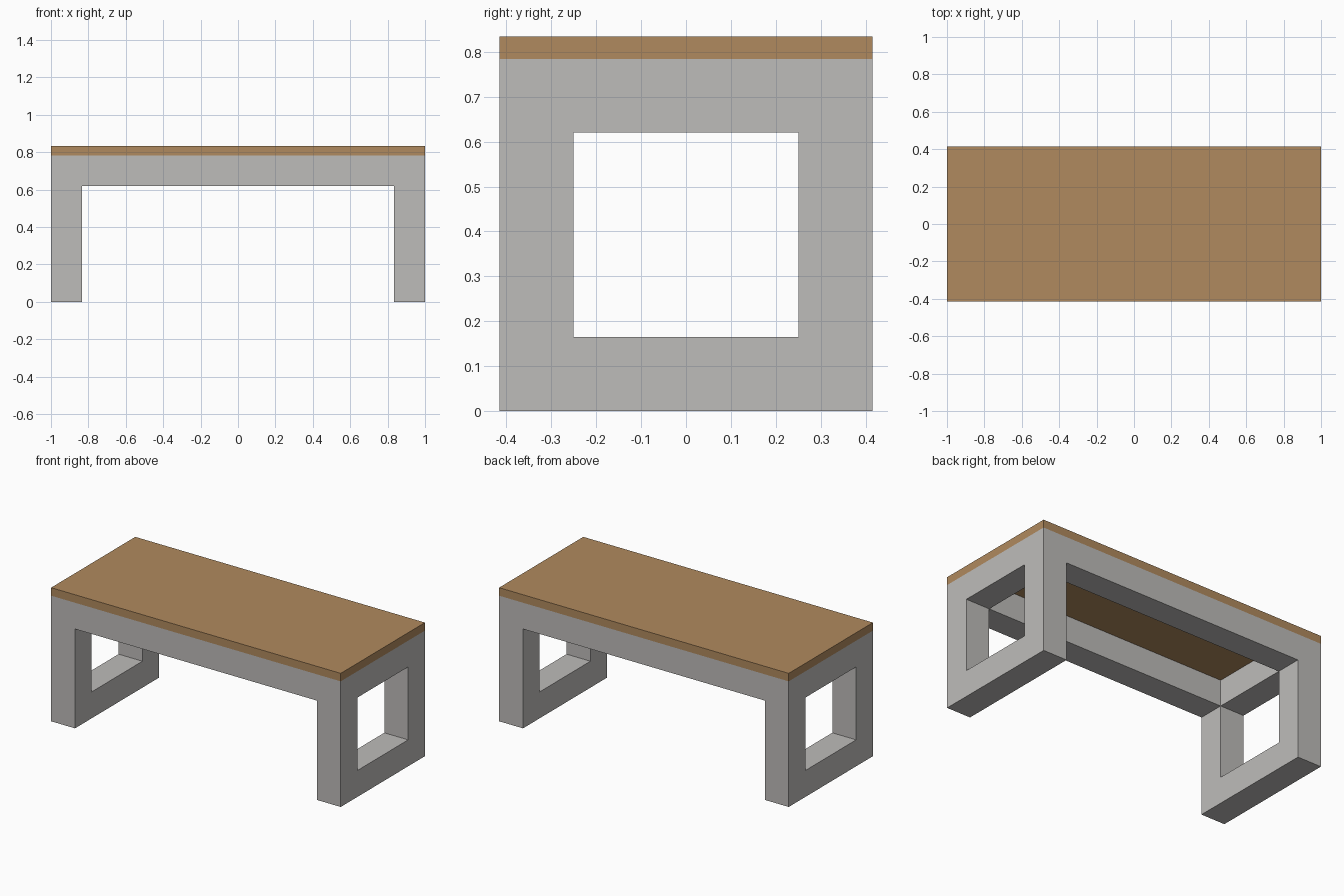
import bpy
import bmesh

if "Cube" in bpy.data.objects:
    bpy.data.objects.remove(bpy.data.objects["Cube"], do_unlink=True)

# Overall sizes
HALF_X, HALF_Y = 1.0, 0.415
BAR = 0.165
FRAME_TOP, TOP = 0.784, 0.834
BEAM_BOTTOM = 0.62
IN_X, IN_Y = HALF_X - BAR, HALF_Y - BAR


def material(name, colour):
    mat = bpy.data.materials.new(name)
    mat.use_nodes = True
    mat.diffuse_color = colour
    mat.node_tree.nodes["Principled BSDF"].inputs["Base Color"].default_value = colour
    return mat


def make_object(name, bm, mat):
    bmesh.ops.recalc_face_normals(bm, faces=bm.faces)
    mesh = bpy.data.meshes.new(name)
    bm.to_mesh(mesh)
    bm.free()
    mesh.materials.append(mat)
    obj = bpy.data.objects.new(name, mesh)
    bpy.context.collection.objects.link(obj)
    return obj


def box(name, low, high, mat):
    bm = bmesh.new()
    bmesh.ops.create_cube(bm, size=1)
    for v in bm.verts:
        v.co = [(a + b) / 2 + c * (b - a) for a, b, c in zip(low, high, v.co)]
    return make_object(name, bm, mat)


def end_frame(name, x_inner, x_outer, mat):
    """Rectangular ring in the yz plane, extruded along x."""
    bm = bmesh.new()

    def loop(y, z0, z1):
        return [bm.verts.new((x_inner, *p)) for p in ((-y, z0), (y, z0), (y, z1), (-y, z1))]

    outer = loop(HALF_Y, 0, FRAME_TOP)
    inner = loop(IN_Y, BAR, BEAM_BOTTOM)
    ring = []
    for i in range(4):
        j = (i + 1) % 4
        ring.append(bm.faces.new((outer[i], outer[j], inner[j], inner[i])))
    new = bmesh.ops.extrude_face_region(bm, geom=ring, use_keep_orig=True)["geom"]
    moved = [g for g in new if isinstance(g, bmesh.types.BMVert)]
    bmesh.ops.translate(bm, verts=moved, vec=(x_outer - x_inner, 0, 0))
    return make_object(name, bm, mat)


grey = material("light_grey_frame", (0.515, 0.503, 0.491, 1))
wood = material("tan_wood", (0.434, 0.254, 0.112, 1))

# Open end frames that act as legs
for side, s in (("left", 1), ("right", -1)):
    end_frame(f"{side}_leg_frame", s * IN_X, s * HALF_X, grey)

# Long rails joining the end frames
for side, y0, y1 in (("front", -HALF_Y, -IN_Y), ("back", IN_Y, HALF_Y)):
    box(f"{side}_rail", (-IN_X, y0, BEAM_BOTTOM), (IN_X, y1, FRAME_TOP), grey)

# Wooden top board
box("top_board", (-HALF_X, -HALF_Y, FRAME_TOP), (HALF_X, HALF_Y, TOP), wood)
